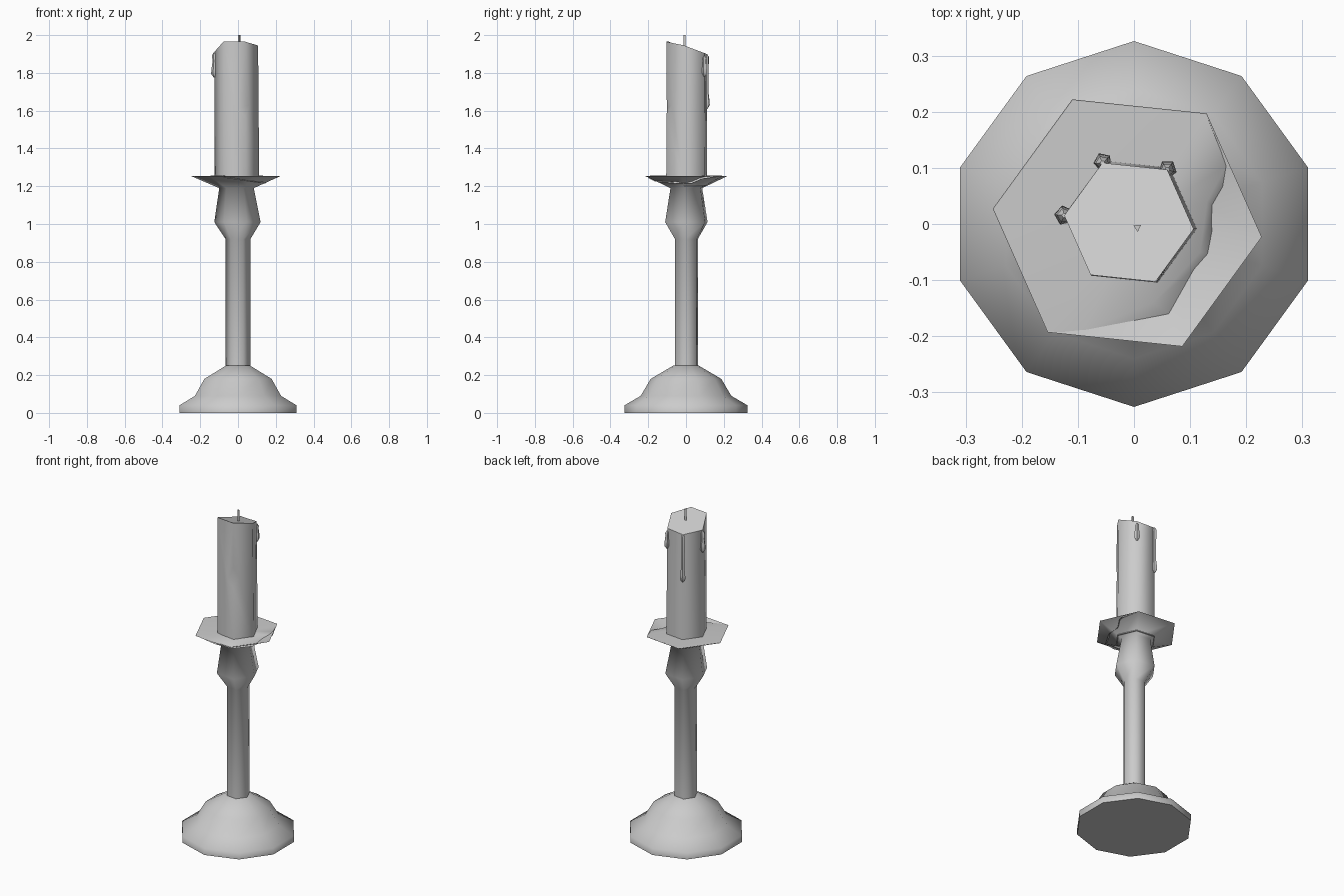
import bpy, bmesh, math
from mathutils import Vector

cube = bpy.data.objects.get("Cube")
if cube:
    bpy.data.objects.remove(cube, do_unlink=True)

grey = bpy.data.materials.new("plain grey")
grey.use_nodes = True
colour = (0.6, 0.6, 0.6, 1)
grey.diffuse_color = colour
grey.node_tree.nodes["Principled BSDF"].inputs["Base Color"].default_value = colour


def finish(bm, name, angle):
    """Turn a bmesh into a named object with smooth shading below the angle."""
    bmesh.ops.recalc_face_normals(bm, faces=bm.faces)
    mesh = bpy.data.meshes.new(name)
    bm.to_mesh(mesh)
    bm.free()
    mesh.materials.append(grey)
    obj = bpy.data.objects.new(name, mesh)
    bpy.context.collection.objects.link(obj)
    bpy.ops.object.select_all(action="DESELECT")
    obj.select_set(True)
    bpy.context.view_layer.objects.active = obj
    bpy.ops.object.shade_smooth_by_angle(angle=math.radians(angle))
    return obj


def ring(sides, radius, z, turn=0.0, cx=0.0, cy=0.0):
    """Points of a regular polygon at height z."""
    steps = [math.radians(turn + 360 * i / sides) for i in range(sides)]
    return [Vector((cx + radius * math.cos(a), cy + radius * math.sin(a), z)) for a in steps]


def loft(name, rings, angle):
    """Skin a stack of rings and cap both ends."""
    bm = bmesh.new()
    loops = [[bm.verts.new(p) for p in r] for r in rings]
    n = len(loops[0])
    for low, high in zip(loops, loops[1:]):
        for i in range(n):
            j = (i + 1) % n
            bm.faces.new((low[i], low[j], high[j], high[i]))
    bm.faces.new(loops[0][::-1])
    bm.faces.new(loops[-1])
    return finish(bm, name, angle)


# Ten-sided stepped foot
foot = [(0.326, 0), (0.326, 0.04), (0.24, 0.09), (0.187, 0.18), (0.068, 0.25)]
loft("foot", [ring(10, r, z, 90) for r, z in foot], 75)

# Six-sided stem, bulb and hollow drip pan in one profile
TURN = -6
stem = [(0.066, 0.2, 0), (0.066, 0.92, 0), (0.123, 1.01, -0.003), (0.092, 1.19, -0.008),
        (0.241, 1.255, -0.012), (0.1, 1.2, -0.01)]
loft("stem_and_pan", [ring(6, r, z, TURN, cx, 0.002) for r, z, cx in stem], 85)

# Spilt wax filling the pan, sloping down on the front corner
rim = ring(6, 0.239, 1.256, TURN, -0.012, 0.002)
shore = [(-0.09, -0.19, 1.25), (0.035, -0.14, 1.25), (0.118, -0.05, 1.25),
         (0.13, 0.04, 1.25), (0.165, 0.105, 1.252)]
toe = [(-0.02, -0.2, 1.243), (0.07, -0.165, 1.225), (0.138, -0.055, 1.215),
       (0.145, 0.03, 1.215), (0.176, 0.084, 1.238)]
bm = bmesh.new()
edge = [bm.verts.new(p) for p in shore]
low = [bm.verts.new(p) for p in toe]
back = [bm.verts.new(rim[i]) for i in (1, 2, 3, 4)]
centre = bm.verts.new((0, 0, 1.256))
outline = edge + back
for a, b in zip(outline, outline[1:] + outline[:1]):
    bm.faces.new((centre, a, b))
for i in range(4):
    bm.faces.new((edge[i], low[i], low[i + 1], edge[i + 1]))
bm.faces.new((back[3], low[0], edge[0]))
bm.faces.new((edge[4], low[4], back[0]))
wax = finish(bm, "spilt_wax", 75)

# Candle with a slanted top and a notch chipped out of one corner
base = ring(6, 0.119, 1.2, TURN, -0.006, 0.004)
top = ring(6, 0.116, 1.9, TURN, -0.009, 0.003)
for p, z in zip(top, (1.945, 1.905, 1.9, 1.912, 1.965, 1.965)):
    p.z = z
bm = bmesh.new()
bot_v = [bm.verts.new(p) for p in base]
top_v = [bm.verts.new(p) for p in top]


def along(i, z):
    """Point on candle corner i at height z."""
    return base[i].lerp(top[i], (z - base[i].z) / (top[i].z - base[i].z))


CHIP = 5
chip_top = bm.verts.new(along(CHIP, 1.69))
chip_low = bm.verts.new(along(CHIP, 1.57))
chip_left = bm.verts.new(along(CHIP, 1.61).lerp(along(CHIP - 1, 1.61), 0.35))
chip_right = bm.verts.new(along(CHIP, 1.63).lerp(along(0, 1.63), 0.3))
for i in range(6):
    j = (i + 1) % 6
    face = [bot_v[i], bot_v[j]]
    if j == CHIP:
        face += [chip_low, chip_left, chip_top]
    face += [top_v[j], top_v[i]]
    if i == CHIP:
        face += [chip_top, chip_right, chip_low]
    bm.faces.new(face)
bm.faces.new((chip_top, chip_left, chip_right))
bm.faces.new((chip_low, chip_right, chip_left))
bm.faces.new(bot_v[::-1])
bm.faces.new(top_v)
finish(bm, "candle", 65)

# Wax drips running down three corners: narrow neck, swollen end
for name, corner, start, end, size in (("back_left_drip", 1, 1.89, 1.78, 0.017),
                                       ("back_right_drip", 2, 1.9, 1.61, 0.017),
                                       ("right_drip", 3, 1.908, 1.775, 0.018)):
    tail = min(0.1, start - end)
    stack = [(end, 0.25), (end + 0.2 * tail, 1), (end + 0.45 * tail, 0.9),
             (end + 0.85 * tail, 0.6), (start - 0.015, 0.75), (start, 0.25)]
    rings = []
    for z, k in stack:
        p = along(corner, z)
        rings.append(ring(5, size * k, z, TURN + 60 * corner, p.x, p.y))
    loft(name, rings, 50)

# Three-sided wick
loft("wick", [ring(3, 0.008, z, 35, 0.006, -0.006) for z in (1.92, 2.0)], 30)
